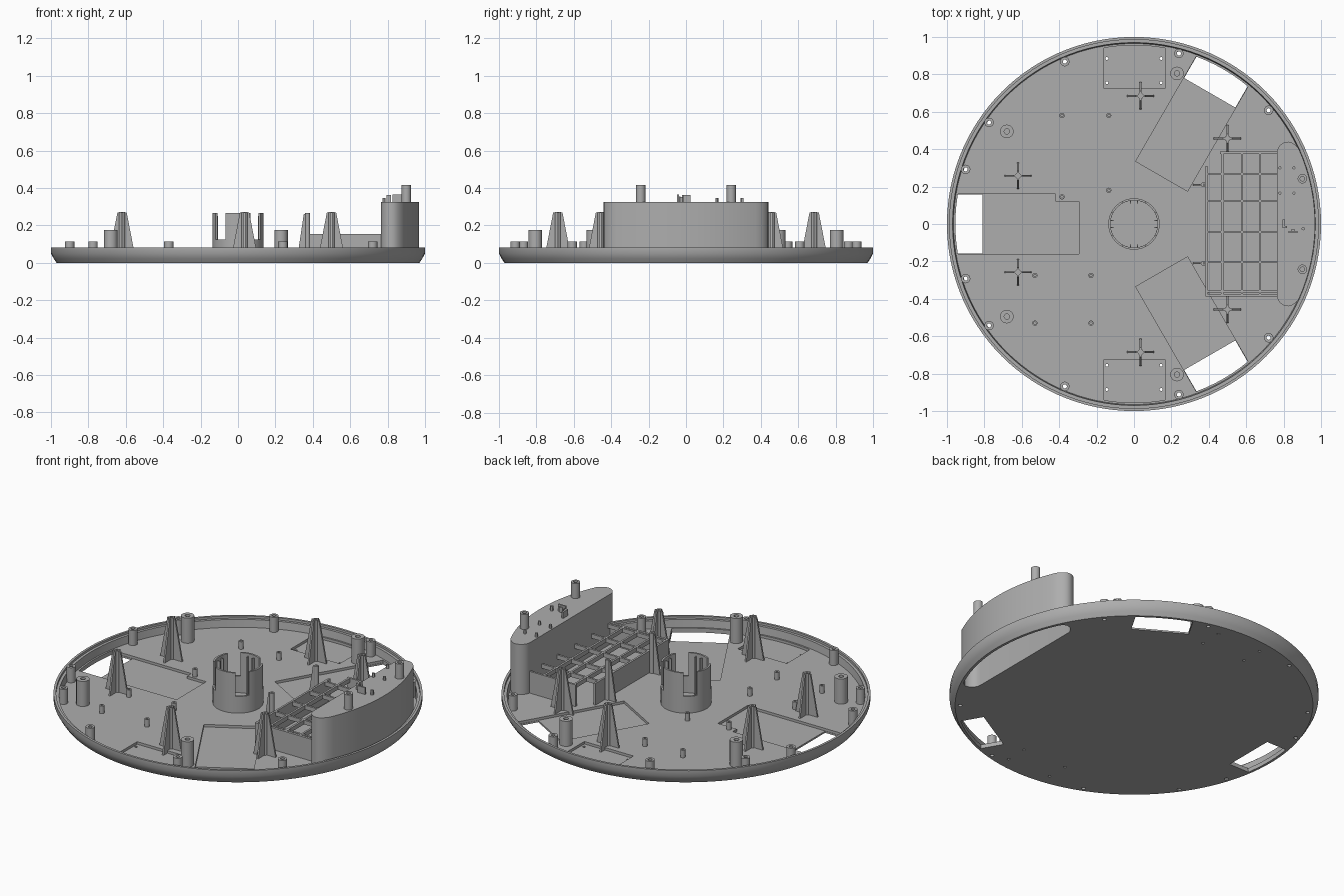
import bpy, bmesh
from math import sin, cos, radians, asin
from mathutils import Matrix, Vector

if "Cube" in bpy.data.objects:
    bpy.data.objects.remove(bpy.data.objects["Cube"])

grey = bpy.data.materials.new("light_grey_plastic")
grey.use_nodes = True
COLOUR = (0.42, 0.42, 0.42, 1)
grey.diffuse_color = COLOUR
grey.node_tree.nodes["Principled BSDF"].inputs["Base Color"].default_value = COLOUR

FLOOR = 0.025      # top of the floor
parts = []


def finish(name, bm, keep=True):
    bmesh.ops.recalc_face_normals(bm, faces=bm.faces)
    mesh = bpy.data.meshes.new(name)
    bm.to_mesh(mesh)
    bm.free()
    mesh.materials.append(grey)
    ob = bpy.data.objects.new(name, mesh)
    bpy.context.collection.objects.link(ob)
    if keep:
        parts.append(ob)
    return ob


def prism(name, outline, z0, z1, keep=True):
    bm = bmesh.new()
    face = bm.faces.new([bm.verts.new((x, y, z0)) for x, y in outline])
    top = bmesh.ops.extrude_face_region(bm, geom=[face])["geom"]
    verts = [v for v in top if isinstance(v, bmesh.types.BMVert)]
    bmesh.ops.translate(bm, verts=verts, vec=(0, 0, z1 - z0))
    return finish(name, bm, keep)


def box(name, x0, x1, y0, y1, z0, z1, keep=True):
    return prism(name, [(x0, y0), (x1, y0), (x1, y1), (x0, y1)], z0, z1, keep)


def lathe(name, profile, x=0, y=0, sides=24):
    """Closed radius/height profile turned about a vertical axis."""
    bm = bmesh.new()
    rings = []
    for i in range(sides):
        a = radians(360 * i / sides)
        rings.append([bm.verts.new((x + r * cos(a), y + r * sin(a), z)) for r, z in profile])
    n = len(profile)
    for i in range(sides):
        p, q = rings[i], rings[(i + 1) % sides]
        for j in range(n):
            k = (j + 1) % n
            bm.faces.new((p[j], q[j], q[k], p[k]))
    return finish(name, bm)


def tube(name, x, y, outer, inner, z0, z1, sides=24):
    return lathe(name, [(inner, z0), (outer, z0), (outer, z1), (inner, z1)], x, y, sides)


def arc(r, a0, a1, n):
    return [(r * cos(radians(a0 + (a1 - a0) * i / n)), r * sin(radians(a0 + (a1 - a0) * i / n)))
            for i in range(n + 1)]


def circle(x, y, r, n=16):
    return [(x + px, y + py) for px, py in arc(r, 0, 360, n)[:-1]]


def cut(ob, cutter):
    mod = ob.modifiers.new("cut", 'BOOLEAN')
    mod.operation, mod.solver, mod.object = 'DIFFERENCE', 'EXACT', cutter
    graph = bpy.context.evaluated_depsgraph_get()
    mesh = bpy.data.meshes.new_from_object(ob.evaluated_get(graph))
    ob.modifiers.clear()
    ob.data = mesh


def cut_once(ob, cutter):
    cut(ob, cutter)
    bpy.data.objects.remove(cutter)


# Tray: floor disc and stepped rim
floor = prism("floor", circle(0, 0, 0.96, 120), 0, FLOOR)
lathe("rim", [(0.955, 0), (0.97, 0), (0.985, 0.022), (1, 0.05), (1, 0.083), (0.986, 0.083),
              (0.986, 0.07), (0.97, 0.07), (0.965, FLOOR), (0.955, FLOOR)], sides=120)

# Three wheel bays: shallow recess with an opening at the outer end
for angle in (180, 60, -60):
    turn = Matrix.Rotation(radians(angle), 4, 'Z')
    if angle == 180:
        outline = [(0.295, -0.12), (0.42, -0.12), (0.42, -0.16), (1, -0.16), (1, 0.16), (0.295, 0.16)]
    else:
        outline = [(0.295, -0.16), (1, -0.16), (1, 0.16), (0.295, 0.16)]
    opening = [(0.81, -0.158), (1, -0.158), (1, 0.158), (0.81, 0.158)]
    for pts, z0 in ((outline, 0.01), (opening, -0.1)):
        spun = [(turn @ Vector((x, y, 0))).to_2d() for x, y in pts]
        cut_once(floor, prism("cutter", spun, z0, 0.1, False))

# Side mounting recesses with four screw holes each
for s in (1, -1):
    y0, y1 = sorted((0.725 * s, 1.0 * s))
    cut_once(floor, box("cutter", -0.16, 0.165, y0, y1, 0.01, 0.1, False))
    for x in (-0.145, 0.145):
        for y in (0.755, 0.885):
            cut_once(floor, prism("cutter", circle(x, y * s, 0.008, 10), -0.1, 0.1, False))

# Hollow sensor housing
def housing_outline(inset):
    r, w, back, c = 0.968 - inset, 0.44 - inset, 0.765 + inset, 0.06
    a = 180 / 3.14159 * asin((w - 0.035) / r)
    pts = arc(r, -a, a, 24)
    pts += [(0.855, w - 0.012), (0.84, w - 0.003)]
    corner = [(back + c + px, w - c + py) for px, py in arc(c, 90, 180, 8)]
    pts += corner + [(x, -y) for x, y in reversed(corner)]
    return pts + [(0.84, 0.003 - w), (0.855, 0.012 - w)]


housing = prism("sensor_housing", housing_outline(0), 0.005, 0.325)
hollow = prism("cutter", housing_outline(0.012), -0.1, 0.31, False)
cut(floor, hollow)
cut_once(housing, hollow)

# Rim screw bosses, tall support posts and small standoffs, mirrored front to back
for s in (1, -1):
    for x, y in ((-0.9, 0.292), (-0.775, 0.543), (-0.37, 0.868), (0.24, 0.912), (0.72, 0.608)):
        tube("screw_boss", x, y * s, 0.025, 0.011, 0.003, 0.115)
        cut_once(floor, prism("cutter", circle(x, y * s, 0.011), -0.1, 0.1, False))
    tube("housing_post", 0.9, 0.242 * s, 0.025, 0.012, 0.32, 0.415)
    for x, y in ((-0.68, 0.495), (0.23, 0.805)):
        tube("support_post", x, y * s, 0.036, 0.014, 0.01, 0.175, 32)
for x, y in ((-0.385, 0.58), (-0.135, 0.58), (-0.385, 0.145), (-0.135, 0.18),
             (-0.53, -0.275), (-0.23, -0.275), (-0.53, -0.53), (-0.23, -0.53)):
    tube("standoff", x, y, 0.014, 0.006, 0.01, 0.07, 16)


# Tapered fins standing on the floor
def fin(name, x, y, angle, base, top, height, lo=None, thick=0.005):
    """Vertical trapezoid plate; lo/base and top are its reach to each side."""
    left = -base if lo is None else lo
    left_top = -top if lo is None else lo
    bm = bmesh.new()
    shape = [(left, 0.01), (base, 0.01), (top, height), (left_top, height)]
    face = bm.faces.new([bm.verts.new((u, -thick, z)) for u, z in shape])
    new = bmesh.ops.extrude_face_region(bm, geom=[face])["geom"]
    bmesh.ops.translate(bm, verts=[v for v in new if isinstance(v, bmesh.types.BMVert)],
                        vec=(0, 2 * thick, 0))
    bm.transform(Matrix.Translation((x, y, 0)) @ Matrix.Rotation(radians(angle), 4, 'Z'))
    return finish(name, bm)


for s in (1, -1):
    for x, y in ((-0.62, 0.258), (0.035, 0.685), (0.5, 0.457)):
        for angle in (0, 90):
            fin("tower_fin", x, y * s, angle, 0.075, 0.025, 0.268)
        tube("tower_core", x, y * s, 0.016, 0.007, 0.01, 0.272, 16)
    # Slim guide posts beside the tray compartment
    fin("guide_fin", 0.372, 0.21 * s, 180, 0.058, 0.02, 0.262, 0)
    tube("guide_post", 0.372, 0.21 * s, 0.013, 0.005, 0.01, 0.265, 16)

# Central slotted collar
tube("collar", 0, 0, 0.137, 0.126, 0.01, 0.125, 64)
for mid in (0, 90, 180, 270):
    pts = arc(0.137, mid - 29, mid + 29, 12) + arc(0.126, mid + 29, mid - 29, 12)
    prism("collar_tab", pts, 0.12, 0.265)
    for off in (-9, 9):
        rib = arc(0.127, mid + off - 1, mid + off + 1, 1) + arc(0.108, mid + off + 1, mid + off - 1, 1)
        prism("collar_rib", rib, 0.02, 0.25)

# Compartment walls and raised lattice behind the housing
TOP = 0.155
box("compartment_side", 0.382, 0.394, -0.385, 0.31, 0.01, TOP)
box("compartment_end", 0.382, 0.77, -0.387, -0.373, 0.01, TOP)
box("compartment_end", 0.46, 0.77, 0.375, 0.387, 0.01, TOP)
for y in (0.267, 0.123, -0.043, -0.203, -0.36):
    box("lattice_bar", 0.385, 0.77, y - 0.006, y + 0.006, 0.13, TOP)
for x in (0.472, 0.577, 0.674):
    box("lattice_bar", x - 0.006, x + 0.006, -0.38, 0.38, 0.13, TOP)

# Pins and clips on top of the housing
for x in (0.78, 0.855):
    for y in (0.165, 0.3):
        prism("housing_pin", circle(x, y, 0.008, 12), 0.32, 0.347)
prism("housing_pin", circle(0.905, -0.025, 0.009, 12), 0.32, 0.352)
box("housing_clip", 0.795, 0.807, -0.022, 0.025, 0.32, 0.362)
box("housing_clip", 0.807, 0.818, -0.022, -0.012, 0.32, 0.362)
box("housing_clip", 0.825, 0.875, -0.048, -0.038, 0.32, 0.365)
box("housing_clip", 0.84, 0.862, -0.04, -0.03, 0.32, 0.355)

# Smooth the round surfaces, keep the edges crisp
bpy.ops.object.select_all(action='DESELECT')
for ob in parts:
    ob.select_set(True)
bpy.context.view_layer.objects.active = floor
bpy.ops.object.shade_smooth_by_angle(angle=radians(30))
